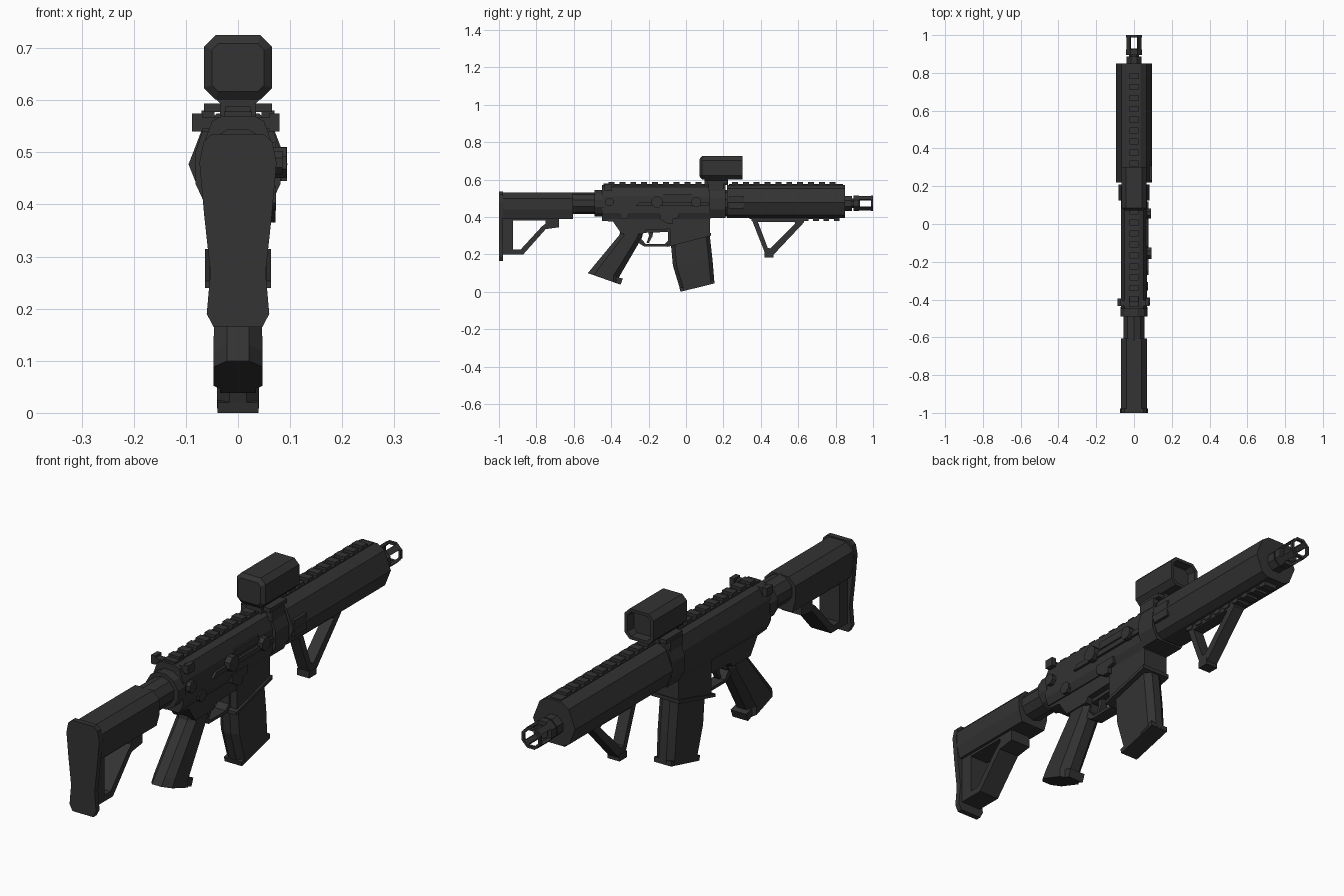
import bpy, bmesh, math
from mathutils import Vector

if "Cube" in bpy.data.objects:
    bpy.data.objects.remove(bpy.data.objects["Cube"])

mat = bpy.data.materials.new("dark_grey")
mat.diffuse_color = (0.033, 0.033, 0.033, 1)
mat.use_nodes = True
mat.node_tree.nodes["Principled BSDF"].inputs["Base Color"].default_value = mat.diffuse_color


def finish(name, bm):
    bmesh.ops.recalc_face_normals(bm, faces=bm.faces)
    me = bpy.data.meshes.new(name)
    bm.to_mesh(me)
    bm.free()
    me.materials.append(mat)
    ob = bpy.data.objects.new(name, me)
    bpy.context.collection.objects.link(ob)
    return ob


def loft(name, loops, closed=False):
    """Skin equal-length loops of points; cap the ends or join them in a ring."""
    bm = bmesh.new()
    rows = [[bm.verts.new(p) for p in l] for l in loops]
    n = len(rows[0])
    pairs = list(zip(rows, rows[1:])) + ([(rows[-1], rows[0])] if closed else [])
    for a, b in pairs:
        for i in range(n):
            j = (i + 1) % n
            bm.faces.new((a[i], a[j], b[j], b[i]))
    if not closed:
        bm.faces.new(rows[0])
        bm.faces.new(rows[-1])
    return finish(name, bm)


def side(name, yz, x0, x1):
    return loft(name, [[(x, y, z) for y, z in yz] for x in (x0, x1)])


def along(name, half, y0, y1):
    """Mirror a half (x, z) outline and extrude it along y."""
    xz = half + [(-x, z) for x, z in reversed(half)]
    return loft(name, [[(x, y, z) for x, z in xz] for y in (y0, y1)])


def box(name, x0, x1, y0, y1, z0, z1):
    return side(name, [(y0, z0), (y1, z0), (y1, z1), (y0, z1)], x0, x1)


def frame(name, outer, inner, w):
    """Flat frame with a hole, thickness 2w across x."""
    return loft(name, [[(x, y, z) for y, z in p] for p, x in
                       ((outer, -w), (outer, w), (inner, w), (inner, -w))], True)


def circle(r, y, z, n):
    return [(r * math.cos(math.tau * (i + .5) / n), y, z + r * math.sin(math.tau * (i + .5) / n))
            for i in range(n)]


def turned(name, prof, z=.473, n=10):
    return loft(name, [circle(r, y, z, n) for y, r in prof])


def button(name, y, z, r, x0, x1):
    return side(name, [(y + r * math.cos(math.tau * i / 8 + .39), z + r * math.sin(math.tau * i / 8 + .39))
                       for i in range(8)], x0, x1)


# Stock
along("stock_body", [(.04, .53), (.07, .5), (.07, .44), (.056, .39)], -.98, -.605)
along("butt_plate", [(.05, .535), (.066, .52), (.074, .48), (.065, .38), (.053, .27),
                     (.06, .19), (.047, .165)], -1, -.978)
frame("stock_frame",
      [(-.98, .40), (-.98, .20), (-.87, .20), (-.75, .335), (-.68, .345), (-.68, .40)],
      [(-.925, .38), (-.925, .225), (-.885, .225), (-.77, .35), (-.75, .365), (-.75, .38)], .045)
turned("buffer_tube", [(-.62, .058), (-.47, .058)])
turned("tube_collar", [(-.49, .074), (-.44, .074)], n=12)

# Receiver
along("upper_receiver", [(.03, .57), (.05, .56), (.068, .51), (.068, .42), (.055, .39)], -.45, .13)
side("lower_receiver", [(-.45, .44), (-.45, .38), (-.39, .375), (-.345, .31), (-.23, .31),
                        (-.215, .33), (-.09, .335), (-.04, .30), (.1, .32), (.13, .43)], -.05, .05)
side("magazine_well", [(-.085, .41), (-.085, .25), (.128, .31), (.128, .41)], -.055, .055)
side("magazine_well_rim", [(-.10, .253), (-.10, .24), (.133, .30), (.133, .315)], -.063, .063)
side("bolt_track", [(-.27, .458), (.12, .458), (.12, .478), (-.25, .478)], .06, .078)
side("ejection_cover", [(-.13, .49), (.04, .49), (.03, .52), (-.12, .52)], .055, .072)
button("forward_assist", -.155, .48, .032, .06, .093)
button("front_pin", .055, .48, .028, .06, .09)
button("rear_pin", -.41, .48, .024, .06, .085)
button("selector", -.33, .412, .025, .045, .073)
side("bolt_catch", [(-.14, .425), (-.14, .39), (-.10, .365), (-.07, .365), (-.07, .39),
                    (-.04, .395), (-.04, .425)], .045, .072)

# Charging handle
box("handle_bar", -.08, .075, -.435, -.405, .545, .567)
box("handle_centre", -.027, .027, -.44, -.39, .54, .578)
box("handle_left_tip", -.088, -.068, -.435, -.395, .54, .575)
box("handle_right_tip", .06, .08, -.435, -.395, .54, .575)

# Grip, trigger and guard
def grip_ring(back, front, w):
    b, f = Vector((0, *back)), Vector((0, *front))
    oct8 = [(-.45, 0), (-1, .2), (-1, .8), (-.45, 1), (.45, 1), (1, .8), (1, .2), (.45, 0)]
    return [b.lerp(f, t) + Vector((x * w, 0, 0)) for x, t in oct8]

loft("pistol_grip", [grip_ring((-.525, .10), (-.355, .04), .047),
                     grip_ring((-.50, .13), (-.36, .075), .047),
                     grip_ring((-.355, .305), (-.235, .29), .044),
                     grip_ring((-.35, .35), (-.22, .35), .044)])
side("grip_toe", [(-.39, .055), (-.35, .038), (-.338, .07), (-.37, .08)], -.035, .035)
frame("trigger_guard",
      [(-.25, .34), (-.26, .265), (-.225, .243), (-.10, .243), (-.07, .26), (-.07, .34)],
      [(-.23, .315), (-.24, .285), (-.215, .255), (-.115, .255), (-.095, .275), (-.095, .32)], .025)
side("trigger", [(-.205, .34), (-.17, .34), (-.18, .295), (-.20, .26), (-.21, .262), (-.198, .30)],
     -.012, .012)

# Magazine
def mag_ring(y0, z0, y1, z1, w):
    c = .4 * w
    return [(-c, y0, z0), (-w, y0 + .02, z0), (-w, y1 - .02, z1), (-c, y1, z1),
            (c, y1, z1), (w, y1 - .02, z1), (w, y0 + .02, z0), (c, y0, z0)]

loft("magazine", [mag_ring(-.03, .008, .152, .05, .04), mag_ring(-.07, .14, .142, .17, .042),
                  mag_ring(-.083, .28, .125, .32, .042)])
side("magazine_base", [(-.03, 0), (.152, .045), (.15, .065), (-.035, .02)], -.039, .039)

# Barrel nut and handguard
along("barrel_nut", [(.04, .575), (.065, .55), (.082, .5), (.082, .44), (.06, .395)], .125, .21)
turned("inner_barrel", [(.2, .07), (.24, .07)])
along("handguard", [(.035, .572), (.066, .552), (.095, .477), (.068, .41), (.04, .395)], .22, .85)
box("handguard_clamp", .04, .094, .23, .31, .445, .51)

# Top rails with teeth
for part, y0, y1 in (("rear", -.43, .12), ("front", .23, .84)):
    box(part + "_rail", -.024, .024, y0, y1, .56, .576)
    count = int((y1 - y0) / .058)
    for i in range(count):
        y = y0 + .016 + i * .058
        box(f"{part}_rail_tooth_{i}", -.024, .024, y, y + .032, .57, .588)

# Lower rail with teeth
box("lower_rail", -.025, .025, .34, .82, .388, .41)
for i in range(9):
    y = .35 + i * .055
    box(f"lower_rail_tooth_{i}", -.028, .028, y, y + .03, .378, .395)

# Angled foregrip
frame("foregrip", [(.35, .39), (.425, .20), (.465, .195), (.63, .37), (.63, .39)],
      [(.385, .372), (.437, .235), (.452, .232), (.585, .365), (.58, .372)], .024)
box("foregrip_foot", -.027, .027, .42, .467, .183, .21)

# Optic: bevelled shell with a recessed front
def hood(w, h, c, y, z=.663):
    return [(w - c, y, z + h), (w, y, z + h - c), (w, y, z - h + c), (w - c, y, z - h),
            (c - w, y, z - h), (-w, y, z - h + c), (-w, y, z + h - c), (c - w, y, z + h)]

loft("optic", [hood(.05, .046, .012, .072), hood(.065, .062, .022, .085), hood(.065, .062, .022, .302),
               hood(.052, .05, .017, .302), hood(.05, .048, .016, .265)])
along("optic_post", [(.05, .61), (.035, .595), (.035, .57)], .10, .225)
box("optic_base", -.065, .065, .115, .222, .577, .594)
for s in (-1, 1):
    box("optic_clamp", *sorted((s * .045, s * .07)), .12, .2, .54, .58)

# Muzzle
turned("barrel", [(.84, .028), (.93, .028)], n=8)
turned("muzzle_nut", [(.85, .043), (.888, .043)], n=8)
turned("flash_hider_base", [(.895, .045), (.925, .045)], n=8)
loft("flash_hider_ring", [circle(r, y, .473, 8) for r, y in
                          ((.045, .988), (.045, 1), (.034, 1), (.034, .988))], True)
for i in range(4):
    a = math.pi / 4 + i * math.pi / 2
    pts = [(r * math.cos(a + d), .473 + r * math.sin(a + d))
           for r, d in ((.033, -.28), (.045, -.28), (.045, .28), (.033, .28))]
    loft(f"flash_hider_prong_{i}", [[(x, y, z) for x, z in pts] for y in (.92, .992)])
